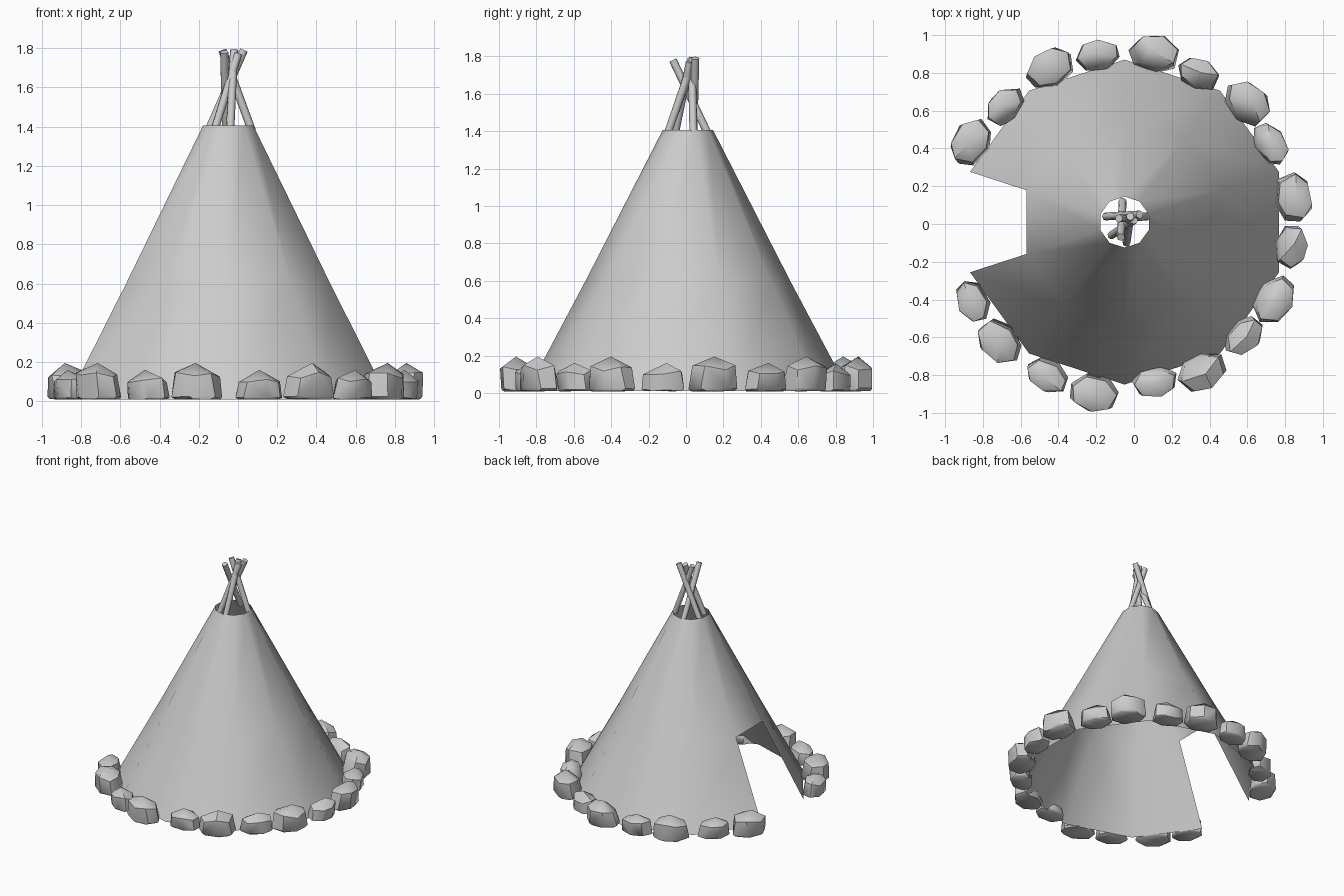
import bpy, bmesh, math, random
from mathutils import Vector

if "Cube" in bpy.data.objects:
    bpy.data.objects.remove(bpy.data.objects["Cube"])

random.seed(4)


def make_object(name, bm, angle):
    bmesh.ops.recalc_face_normals(bm, faces=bm.faces)
    mesh = bpy.data.meshes.new(name)
    bm.to_mesh(mesh)
    bm.free()
    for p in mesh.polygons:
        p.use_smooth = True
    mesh.set_sharp_from_angle(angle=math.radians(angle))
    obj = bpy.data.objects.new(name, mesh)
    bpy.context.collection.objects.link(obj)
    return obj


# canvas: ten-sided open cone with one lower panel left out as the doorway
def canvas():
    bm = bmesh.new()
    rings = []
    for r, z in ((0.86, 0.01), (0.547, 0.60), (0.135, 1.405)):
        rings.append([bm.verts.new((-0.05 + r * math.cos(math.radians(18 + 36 * i)),
                                    0.01 + r * math.sin(math.radians(18 + 36 * i)), z))
                      for i in range(10)])
    for k in range(2):
        for i in range(10):
            if k == 0 and i == 4:
                continue
            j = (i + 1) % 10
            bm.faces.new((rings[k][i], rings[k][j], rings[k + 1][j], rings[k + 1][i]))
    return make_object("tent_canvas", bm, 60)


# short crossing pole tips above the canvas
def pole(name, a, b, radius=0.021):
    a, b = Vector(a), Vector(b)
    bm = bmesh.new()
    bmesh.ops.create_cone(bm, cap_ends=True, segments=8, radius1=radius,
                          radius2=radius, depth=(b - a).length)
    obj = make_object(name, bm, 50)
    obj.location = (a + b) / 2
    obj.rotation_euler = (b - a).to_track_quat('Z', 'Y').to_euler()


# faceted stone: wide base, upper ring and off-centre peak leaning outward
def stone(name, x, y, half_len, half_depth, height):
    bm = bmesh.new()
    n = 7
    start = random.uniform(0, math.tau)
    for scale, z in ((0.88, 0.01), (1.0, 0.12 * height), (0.9, 0.68 * height)):
        for i in range(n):
            t = start + math.tau * (i + random.uniform(-0.15, 0.15)) / n
            s = scale * random.uniform(0.98, 1.07)
            zz = z * random.uniform(0.88, 1.12)
            shift = 0.012 if z > 0.5 * height else 0
            bm.verts.new((half_depth * s * math.cos(t) + shift,
                          half_len * s * math.sin(t), zz))
    bm.verts.new((0.2 * half_depth, random.uniform(-0.02, 0.02), height))
    hull = bmesh.ops.convex_hull(bm, input=bm.verts)
    loose = [v for v in bm.verts if not v.link_faces]
    bmesh.ops.delete(bm, geom=loose, context='VERTS')
    obj = make_object(name, bm, 42)
    obj.location = (x, y, 0)
    obj.rotation_euler.z = math.atan2(y, x)


canvas()

poles = [((-0.15, 0.04, 1.38), (0.03, 0.05, 1.79)),
         ((0.07, 0.04, 1.38), (-0.08, 0.03, 1.79)),
         ((-0.04, -0.10, 1.38), (-0.02, 0.04, 1.79)),
         ((-0.06, 0.12, 1.38), (-0.07, -0.07, 1.78)),
         ((-0.12, -0.06, 1.38), (0.0, 0.02, 1.77))]
for i, (a, b) in enumerate(poles):
    pole(f"pole_{i + 1}", a, b)

# ring of alternating large and small stones, open at the doorway
centres = [(0.11, 0.90), (0.34, 0.79), (0.60, 0.64), (0.72, 0.42), (0.84, 0.14),
           (0.83, -0.12), (0.74, -0.40), (0.58, -0.59), (0.36, -0.78), (0.11, -0.83),
           (-0.21, -0.89), (-0.46, -0.80), (-0.71, -0.62), (-0.85, -0.41),
           (-0.86, 0.43), (-0.68, 0.62), (-0.44, 0.82), (-0.19, 0.89)]
large = {0, 2, 4, 6, 8, 10, 12, 14, 16}
for i, (x, y) in enumerate(centres):
    if i in large:
        stone(f"stone_{i + 1}", x, y, 0.133, 0.10, 0.195)
    else:
        stone(f"stone_{i + 1}", x, y, 0.118, 0.082, 0.16)
